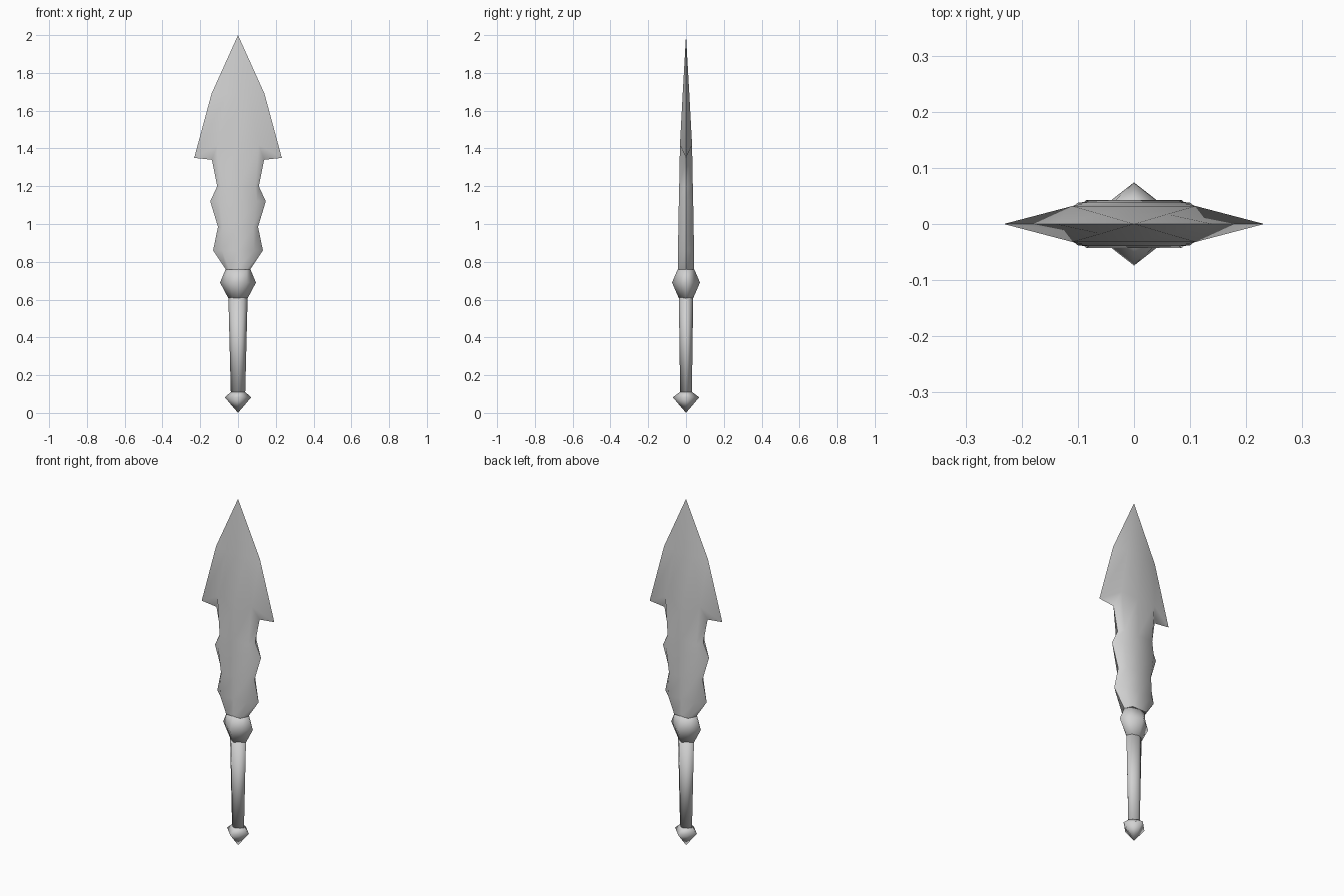
import bpy, bmesh, math

old = bpy.data.objects.get("Cube")
if old:
    bpy.data.objects.remove(old)

metal = bpy.data.materials.new("grey_metal")
metal.use_nodes = True
grey = (0.64, 0.64, 0.64, 1)
metal.diffuse_color = grey
metal.node_tree.nodes["Principled BSDF"].inputs["Base Color"].default_value = grey


def loft(name, rings, crease):
    """Skin eight-sided rings; each is edge (x, z), corner (x, y, z), middle y."""
    bm = bmesh.new()
    loops = []
    for (w, ze), (x, y, z), mid in rings:
        pts = [(w, 0, ze), (x, y, z), (0, mid, z), (-x, y, z),
               (-w, 0, ze), (-x, -y, z), (0, -mid, z), (x, -y, z)]
        loops.append([bm.verts.new(p) for p in pts])
    for a, b in zip(loops, loops[1:]):
        for i in range(8):
            j = (i + 1) % 8
            bm.faces.new((a[i], a[j], b[j], b[i]))
    bm.faces.new(loops[0])
    bm.faces.new(loops[-1])
    # Merge collapsed rings into points
    bmesh.ops.remove_doubles(bm, verts=bm.verts, dist=0.0005)
    bmesh.ops.recalc_face_normals(bm, faces=bm.faces)
    mesh = bpy.data.meshes.new(name)
    bm.to_mesh(mesh)
    bm.free()
    obj = bpy.data.objects.new(name, mesh)
    bpy.context.collection.objects.link(obj)
    mesh.materials.append(metal)
    bpy.ops.object.select_all(action='DESELECT')
    obj.select_set(True)
    bpy.context.view_layer.objects.active = obj
    bpy.ops.object.shade_smooth_by_angle(angle=math.radians(crease))


def flat(w, z, x, y, zc=None):
    """Blade ring with a flat front and back."""
    return (w, z), (x, y, zc or z), y


def diamond(z, w, d, k=0.5):
    """Four-cornered ring; k above a half bulges its sides."""
    return (w, z), (w * k, d * k, z), d


# Blade: wavy lower part, two swept barbs, pointed head
loft("blade", [
    flat(0.065, 0.76, 0.045, 0.043),
    flat(0.132, 0.86, 0.085, 0.043),
    flat(0.106, 0.985, 0.08, 0.04),
    flat(0.147, 1.12, 0.1, 0.038),
    flat(0.11, 1.2, 0.092, 0.036),
    flat(0.138, 1.34, 0.11, 0.032, 1.42),
    flat(0.232, 1.35, 0.11, 0.032, 1.42),
    flat(0.14, 1.69, 0.059, 0.0175),
    flat(0, 2.0, 0, 0),
], 60)

# Guard: faceted collar under the blade
loft("guard", [
    diamond(0.605, 0.05, 0.037, 0.56),
    diamond(0.69, 0.095, 0.074),
    diamond(0.762, 0.065, 0.043, 0.7),
], 100)

# Handle: tapering grip
loft("handle", [
    diamond(0.1, 0.038, 0.031, 0.6),
    diamond(0.615, 0.051, 0.038, 0.58),
], 100)

# Pommel: small pointed end
loft("pommel", [
    diamond(0, 0, 0),
    diamond(0.083, 0.07, 0.07),
    diamond(0.112, 0.036, 0.03, 0.6),
], 100)
